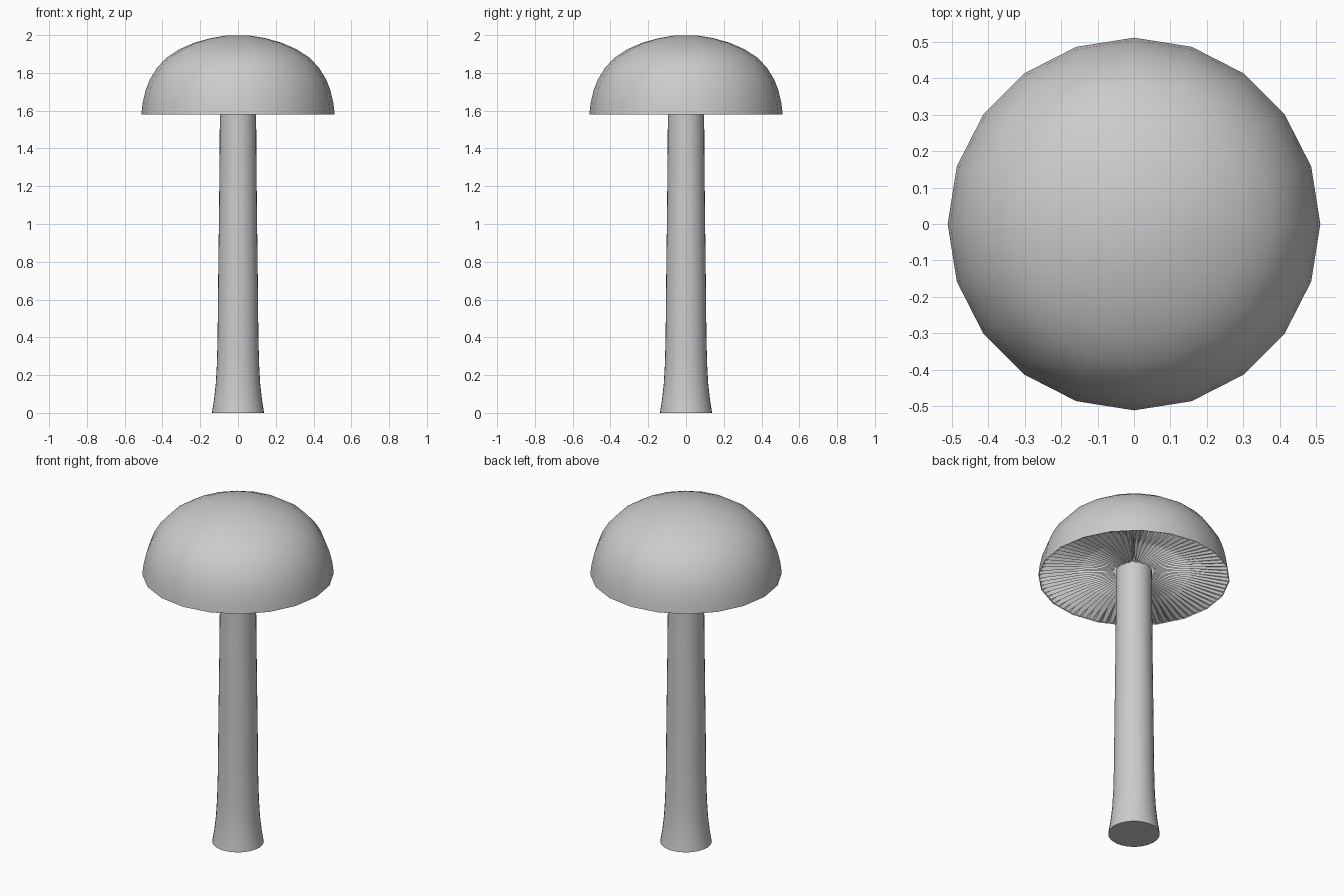
import bpy, math
from math import sin, cos, pi

if "Cube" in bpy.data.objects:
    bpy.data.objects.remove(bpy.data.objects["Cube"])


def make(name, verts, faces, smooth=40):
    me = bpy.data.meshes.new(name)
    me.from_pydata(verts, [], faces)
    me.update()
    ob = bpy.data.objects.new(name, me)
    bpy.context.collection.objects.link(ob)
    bpy.ops.object.select_all(action='DESELECT')
    bpy.context.view_layer.objects.active = ob
    ob.select_set(True)
    if smooth:
        bpy.ops.object.shade_smooth_by_angle(angle=math.radians(smooth))
    return ob


def lathe(name, profile, n):
    """Revolve (radius, z) rings listed bottom to top; cap the last ring."""
    verts = [(r * cos(2 * pi * i / n), r * sin(2 * pi * i / n), z)
             for r, z in profile for i in range(n)]
    faces = [(k * n + i, k * n + (i + 1) % n, (k + 1) * n + (i + 1) % n, (k + 1) * n + i)
             for k in range(len(profile) - 1) for i in range(n)]
    last = (len(profile) - 1) * n
    faces.append(tuple(range(last, last + n)))
    return verts, faces


# Domed cap with its low-sided rim
cap = [(0.512, 1.58), (0.505, 1.64), (0.49, 1.705), (0.467, 1.765), (0.43, 1.825),
       (0.38, 1.88), (0.31, 1.925), (0.23, 1.96), (0.14, 1.985), (0.06, 1.998)]
make("cap", *lathe("cap", cap, 20))

# Stem flaring at the foot
stem = [(0.138, 0), (0.127, 0.07), (0.118, 0.15), (0.112, 0.25), (0.108, 0.4),
        (0.105, 0.7), (0.1, 1.1), (0.097, 1.4), (0.096, 1.66)]
v, f = lathe("stem", stem, 32)
f.append(tuple(reversed(range(32))))
make("stem", v, f)


# Pleated gills: ridges and valleys radiating from the stem to the rim
def rim_radius(a):
    step = 2 * pi / 20
    return 0.509 * cos(step / 2) / cos(a % step - step / 2)


count = 160
verts, faces = [], []
for i in range(count):
    a = 2 * pi * i / count
    lift = 0.06 if i % 2 else 0.0
    R = rim_radius(a)
    for t, z, up in ((0, 1.62, 1), (0.5, 1.61, 1), (1, 1.582, 0.1)):
        r = 0.09 + (R - 0.09) * t
        verts.append((r * cos(a), r * sin(a), z + lift * up))
for i in range(count):
    j = (i + 1) % count
    for k in range(2):
        faces.append((i * 3 + k, j * 3 + k, j * 3 + k + 1, i * 3 + k + 1))
make("gills", verts, faces, 0)
